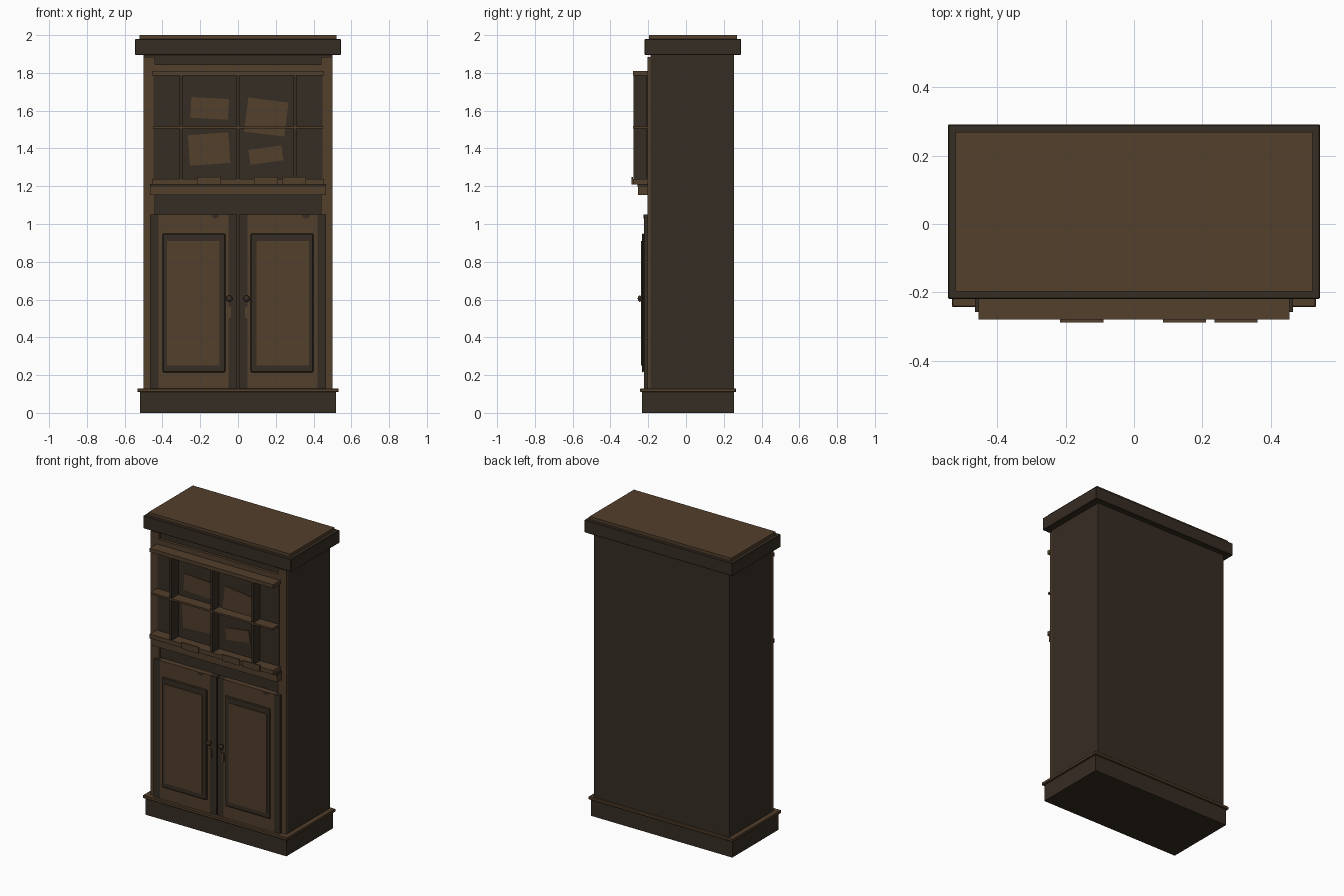
import bpy, bmesh, math
from mathutils import Matrix, Vector

cube = bpy.data.objects.get("Cube")
if cube:
    bpy.data.objects.remove(cube, do_unlink=True)


def material(name, rgb):
    m = bpy.data.materials.new(name)
    m.use_nodes = True
    m.diffuse_color = (*rgb, 1)
    bsdf = next(n for n in m.node_tree.nodes if n.type == 'BSDF_PRINCIPLED')
    bsdf.inputs["Base Color"].default_value = (*rgb, 1)
    return m


DARK = material("dark wood", (0.037, 0.026, 0.017))
LIGHT = material("light wood", (0.085, 0.050, 0.025))


def finish(name, bm, mat):
    bmesh.ops.recalc_face_normals(bm, faces=bm.faces)
    mesh = bpy.data.meshes.new(name)
    bm.to_mesh(mesh)
    bm.free()
    mesh.materials.append(mat)
    ob = bpy.data.objects.new(name, mesh)
    bpy.context.collection.objects.link(ob)
    return ob


def box(name, x, y, z, mat, tilt=0, bevel=0):
    """Box from (low, high) pairs, optionally tilted about the y axis."""
    bm = bmesh.new()
    size = [b - a for a, b in (x, y, z)]
    centre = Vector([(a + b) / 2 for a, b in (x, y, z)])
    bmesh.ops.create_cube(bm, size=1, matrix=Matrix.Diagonal((*size, 1)))
    bm.transform(Matrix.Translation(centre) @ Matrix.Rotation(math.radians(-tilt), 4, 'Y'))
    ob = finish(name, bm, mat)
    if bevel:
        mod = ob.modifiers.new("soft edge", 'BEVEL')
        mod.width = bevel
        mod.segments = 1
    return ob


def wide(name, half, y, z, mat, bevel=0):
    return box(name, (-half, half), y, z, mat, bevel=bevel)


def span(side, a, b):
    return tuple(sorted((side * a, side * b)))


def lathe(name, x, z, profile, mat):
    """Turn (radius, y) points about an axis running front to back."""
    bm = bmesh.new()
    verts = [bm.verts.new((r, y, 0)) for r, y in profile]
    edges = [bm.edges.new(pair) for pair in zip(verts, verts[1:])]
    bmesh.ops.spin(bm, geom=verts + edges, cent=(0, 0, 0), axis=(0, 1, 0),
                   angle=math.tau, steps=16)
    bmesh.ops.remove_doubles(bm, verts=bm.verts, dist=0.0001)
    bm.transform(Matrix.Translation((x, 0, z)))
    ob = finish(name, bm, mat)
    ob.data.shade_smooth()
    return ob


def half_disc(name, x, z, radius, y, mat):
    """Thin finger notch inlay hanging from the door top."""
    bm = bmesh.new()
    steps = 10
    ring = [bm.verts.new((x + radius * math.cos(math.pi * i / steps), y,
                          z - radius * math.sin(math.pi * i / steps)))
            for i in range(steps + 1)]
    face = bm.faces.new(ring)
    out = bmesh.ops.extrude_face_region(bm, geom=[face])["geom"]
    moved = [g for g in out if isinstance(g, bmesh.types.BMVert)]
    bmesh.ops.translate(bm, verts=moved, vec=(0, 0.004, 0))
    return finish(name, bm, mat)


# Carcass, plinth and crown
wide("cabinet_body", 0.50, (-0.187, 0.255), (0.10, 1.90), DARK)
wide("plinth", 0.52, (-0.233, 0.255), (0, 0.112), DARK)
wide("plinth_moulding", 0.533, (-0.243, 0.266), (0.11, 0.13), LIGHT, 0.003)
wide("crown", 0.545, (-0.219, 0.291), (1.895, 1.98), DARK, 0.003)
wide("top_cap", 0.522, (-0.197, 0.27), (1.975, 2.0), LIGHT)

# Face frame
for side, label in ((1, "left"), (-1, "right")):
    box(label + "_stile", span(side, 0.44, 0.50), (-0.205, -0.186), (0.13, 1.885), LIGHT)
wide("upper_rail", 0.44, (-0.205, -0.186), (1.79, 1.845), LIGHT)
wide("middle_rail", 0.44, (-0.205, -0.186), (1.155, 1.24), LIGHT)

# Open display shelves
wide("shelf_back", 0.448, (-0.209, -0.186), (1.235, 1.79), DARK)
wide("shelf_top", 0.455, (-0.28, -0.20), (1.785, 1.81), LIGHT)
wide("shelf_middle", 0.45, (-0.28, -0.20), (1.505, 1.517), LIGHT)
wide("shelf_bottom", 0.455, (-0.28, -0.20), (1.21, 1.238), LIGHT)
for i, x in enumerate((-0.302, 0, 0.302)):
    box(f"shelf_divider_{i + 1}", (x - 0.008, x + 0.008), (-0.279, -0.20), (1.225, 1.79), DARK)
wide("ledge_strip", 0.465, (-0.258, -0.20), (1.197, 1.211), DARK)
wide("ledge", 0.466, (-0.254, -0.20), (1.153, 1.197), LIGHT)

# Notes pinned on the back of the shelves: x, z, width, height, tilt
notes = ((-0.15, 1.612, 0.20, 0.11, -3), (0.15, 1.566, 0.215, 0.182, -7),
         (-0.153, 1.397, 0.214, 0.163, 4), (0.148, 1.365, 0.176, 0.08, 8))
for i, (x, z, w, h, tilt) in enumerate(notes):
    box(f"pinned_note_{i + 1}", (x - w / 2, x + w / 2), (-0.214, -0.208),
        (z - h / 2, z + h / 2), LIGHT, tilt)

# Tags along the lower shelf edge
for i, x in enumerate((-0.153, 0.148, 0.298)):
    box(f"shelf_tag_{i + 1}", (x - 0.063, x + 0.063), (-0.288, -0.28), (1.208, 1.25), LIGHT)

# Doors with raised panels, knobs and key plates
knob = ((0, -0.256), (0.010, -0.254), (0.017, -0.247), (0.016, -0.240), (0.008, -0.236),
        (0.008, -0.222))
for side, label in ((1, "left"), (-1, "right")):
    box(label + "_door", span(side, 0.05, 0.42), (-0.223, -0.186), (0.13, 1.05), LIGHT)
    box(label + "_door_hinge_stile", span(side, 0.42, 0.465), (-0.223, -0.186), (0.13, 1.05), DARK)
    box(label + "_door_meeting_stile", span(side, 0.004, 0.05), (-0.223, -0.186), (0.13, 1.05), DARK)
    box(label + "_panel_moulding", span(side, 0.067, 0.40), (-0.234, -0.222), (0.215, 0.95), DARK, bevel=0.005)
    box(label + "_door_panel", span(side, 0.097, 0.376), (-0.239, -0.23), (0.25, 0.91), LIGHT)
    lathe(label + "_knob", side * 0.046, 0.605, knob, DARK)
    box(label + "_key_plate", span(side, 0.037, 0.055), (-0.229, -0.222), (0.503, 0.56), LIGHT)
for x, label in ((-0.12, "right"), (0.36, "left")):
    half_disc(label + "_finger_notch", x, 1.05, 0.021, -0.226, DARK)
